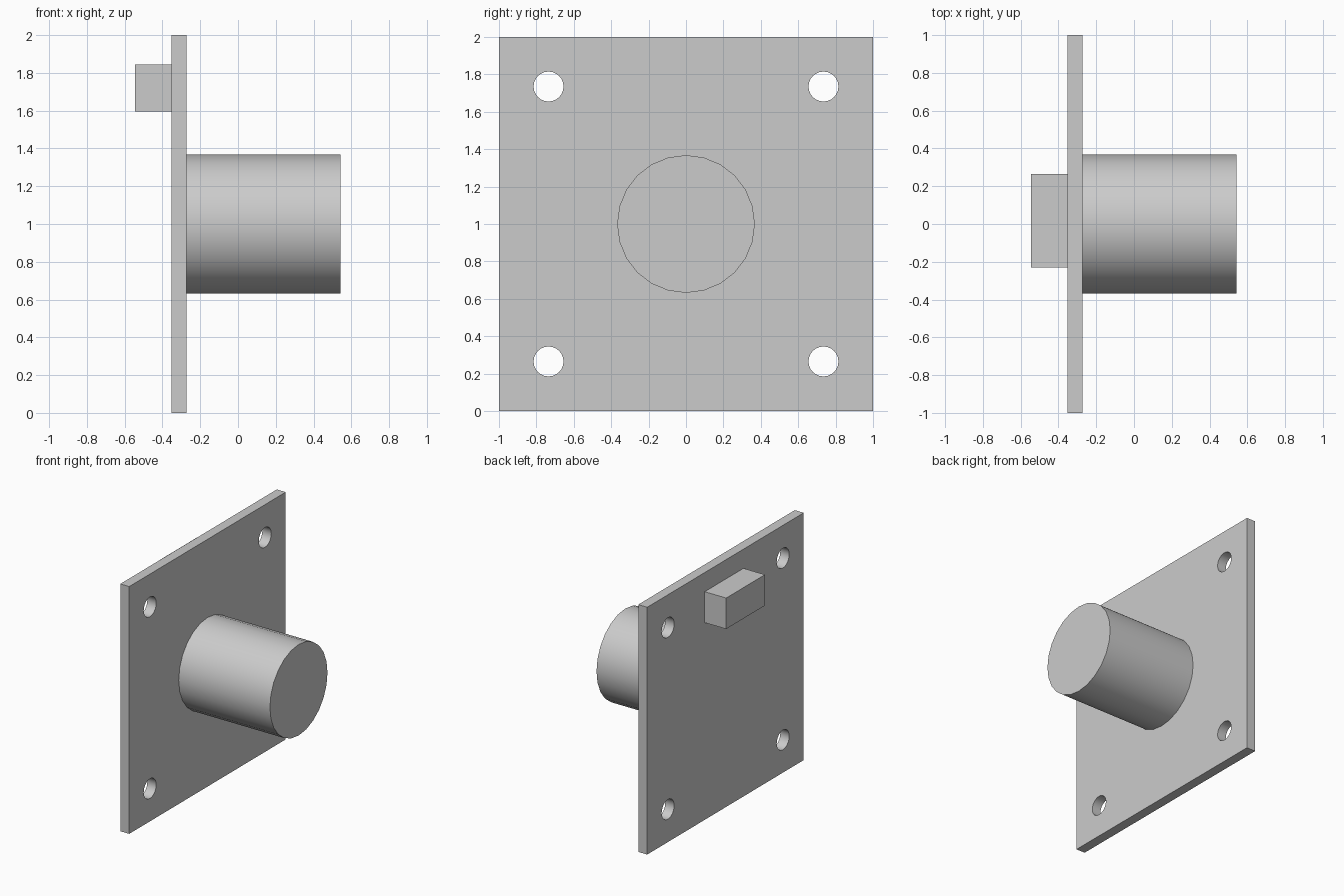
import bpy
from math import radians

cube = bpy.data.objects.get("Cube")
if cube:
    bpy.data.objects.remove(cube, do_unlink=True)

# Single grey material
grey = bpy.data.materials.new("plain grey")
grey.use_nodes = True
color = (0.6, 0.6, 0.6, 1)
grey.diffuse_color = color
grey.node_tree.nodes["Principled BSDF"].inputs["Base Color"].default_value = color


def finish(name):
    obj = bpy.context.object
    obj.name = name
    obj.data.materials.append(grey)
    return obj


def box(name, low, high):
    center = [(a + b) / 2 for a, b in zip(low, high)]
    bpy.ops.mesh.primitive_cube_add(size=1, location=center)
    obj = finish(name)
    obj.scale = [b - a for a, b in zip(low, high)]
    bpy.ops.object.transform_apply(location=False, rotation=False, scale=True)
    return obj


def rod(name, x0, x1, y, z, radius):
    bpy.ops.mesh.primitive_cylinder_add(
        vertices=24, radius=radius, depth=x1 - x0,
        location=((x0 + x1) / 2, y, z), rotation=(0, radians(90), 0))
    obj = finish(name)
    bpy.ops.object.shade_smooth_by_angle(angle=radians(30))
    return obj


# Square mounting plate with four corner holes
plate = box("mounting_plate", (-0.353, -1, 0), (-0.273, 1, 2))
for y in (-0.735, 0.735):
    for z in (0.265, 1.735):
        drill = rod("hole_cutter", -0.5, -0.1, y, z, 0.08)
        cut = plate.modifiers.new("corner hole", "BOOLEAN")
        cut.operation = "DIFFERENCE"
        cut.solver = "EXACT"
        cut.object = drill
        bpy.context.view_layer.objects.active = plate
        bpy.ops.object.modifier_apply(modifier=cut.name)
        bpy.data.objects.remove(drill, do_unlink=True)

bpy.ops.object.select_all(action="DESELECT")
plate.select_set(True)
bpy.context.view_layer.objects.active = plate
bpy.ops.object.shade_smooth_by_angle(angle=radians(30))

# Round body and rear connector block
rod("round_body", -0.273, 0.543, 0, 1.0, 0.368)
box("connector_block", (-0.545, -0.23, 1.595), (-0.353, 0.265, 1.845))
